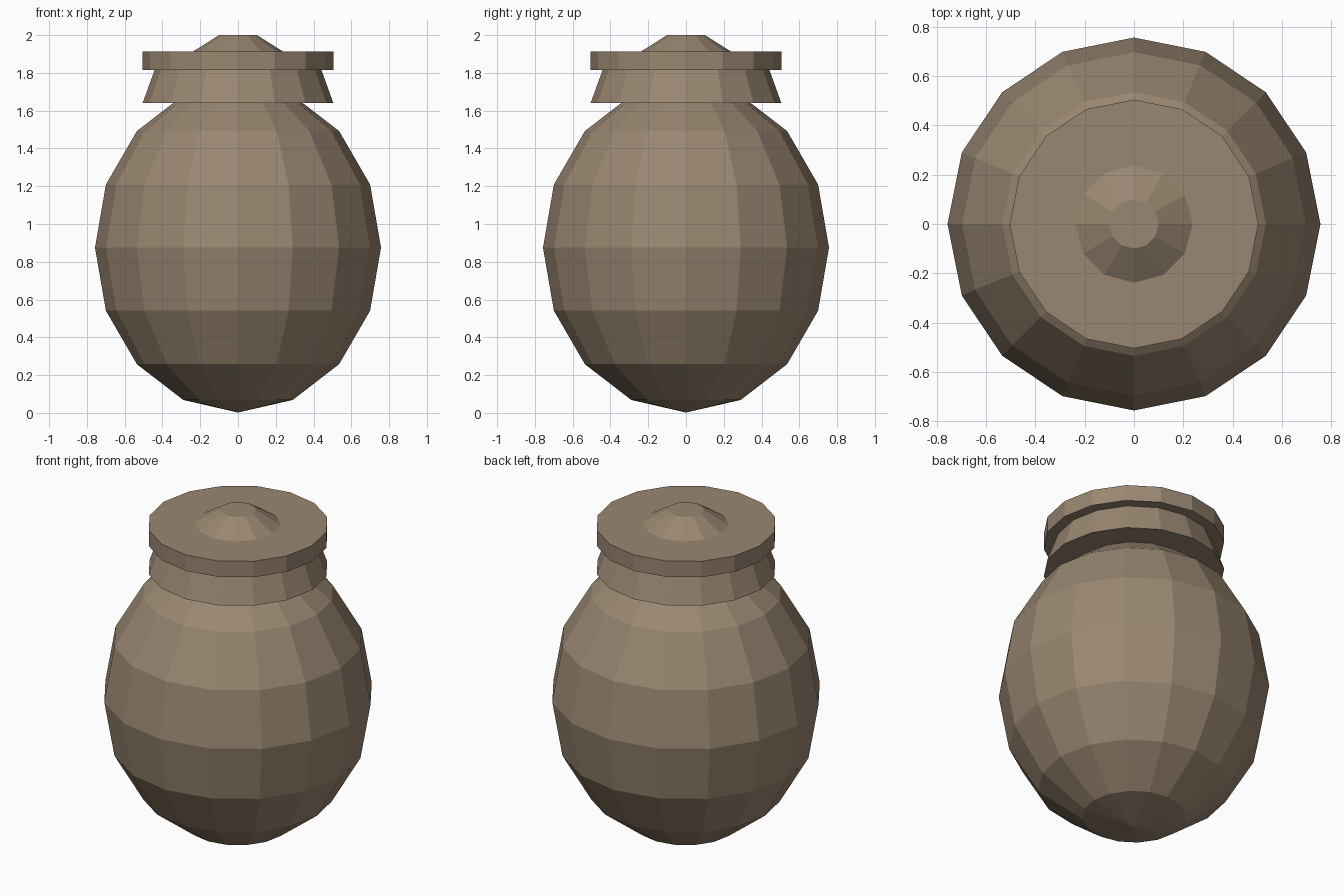
import bpy

if "Cube" in bpy.data.objects:
    bpy.data.objects.remove(bpy.data.objects["Cube"])

# Earthy clay colour shared by every part
clay = bpy.data.materials.new("clay")
clay.diffuse_color = (0.32, 0.24, 0.165, 1)
clay.use_nodes = True
clay.node_tree.nodes["Principled BSDF"].inputs["Base Color"].default_value = clay.diffuse_color


def finish(name):
    ob = bpy.context.object
    ob.name = name
    ob.data.materials.append(clay)
    bpy.ops.object.transform_apply(location=True, rotation=True, scale=True)
    bpy.ops.object.shade_flat()
    return ob


def frustum(name, sides, r_low, r_high, z_low, z_high):
    bpy.ops.mesh.primitive_cone_add(vertices=sides, radius1=r_low, radius2=r_high,
                                    depth=z_high - z_low,
                                    location=(0, 0, (z_low + z_high) / 2))
    return finish(name)


# Rounded pot body, slightly taller than wide
bpy.ops.mesh.primitive_uv_sphere_add(segments=16, ring_count=8, radius=1,
                                     location=(0, 0, 0.875))
bpy.context.object.scale = (0.757, 0.757, 0.873)
finish("pot_body")

# Flared collar, flat lid and small knob stacked on top
frustum("collar", 16, 0.505, 0.44, 1.64, 1.82)
frustum("lid", 16, 0.505, 0.505, 1.815, 1.913)
frustum("lid_knob", 12, 0.24, 0.10, 1.912, 2.0)
